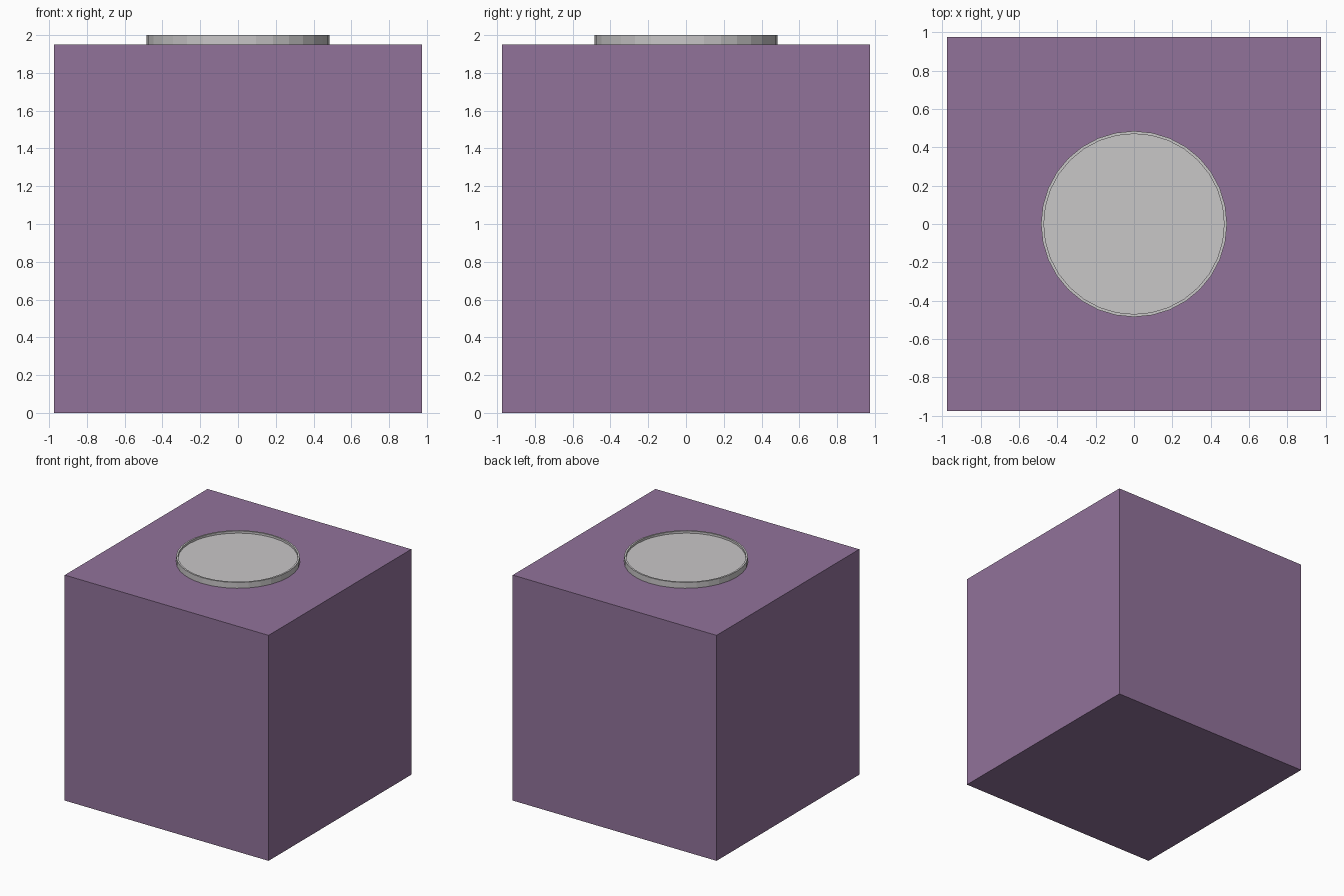
import bpy, bmesh
from mathutils import Matrix

if "Cube" in bpy.data.objects:
    bpy.data.objects.remove(bpy.data.objects["Cube"])

def material(name, color):
    m = bpy.data.materials.new(name)
    m.diffuse_color = (*color, 1)
    m.use_nodes = True
    m.node_tree.nodes["Principled BSDF"].inputs["Base Color"].default_value = m.diffuse_color
    return m

def add_object(name, bm, mat):
    mesh = bpy.data.meshes.new(name)
    bm.to_mesh(mesh)
    bm.free()
    mesh.materials.append(mat)
    ob = bpy.data.objects.new(name, mesh)
    bpy.context.collection.objects.link(ob)
    return ob

purple = material("muted purple", (0.285, 0.170, 0.323))
grey = material("light grey", (0.584, 0.570, 0.575))

SIDE, TOP = 1.95, 2.0

# Main cube body
bm = bmesh.new()
bmesh.ops.create_cube(bm, size=SIDE, matrix=Matrix.Translation((0, 0, SIDE / 2)))
add_object("cube_body", bm, purple)

# Low 32-sided cap with a thin raised rim and sunken disc
bm = bmesh.new()
bmesh.ops.create_cone(bm, cap_ends=True, segments=32, radius1=0.485, radius2=0.485,
                      depth=TOP - SIDE, matrix=Matrix.Translation((0, 0, (TOP + SIDE) / 2)))
bm.normal_update()
cap = max(bm.faces, key=lambda f: f.calc_center_median().z)
bmesh.ops.inset_region(bm, faces=[cap], thickness=0.015)
disc = bmesh.ops.extrude_discrete_faces(bm, faces=[cap])["faces"][0]
bmesh.ops.translate(bm, verts=disc.verts[:], vec=(0, 0, -0.018))
bmesh.ops.recalc_face_normals(bm, faces=bm.faces[:])
add_object("round_cap", bm, grey)
